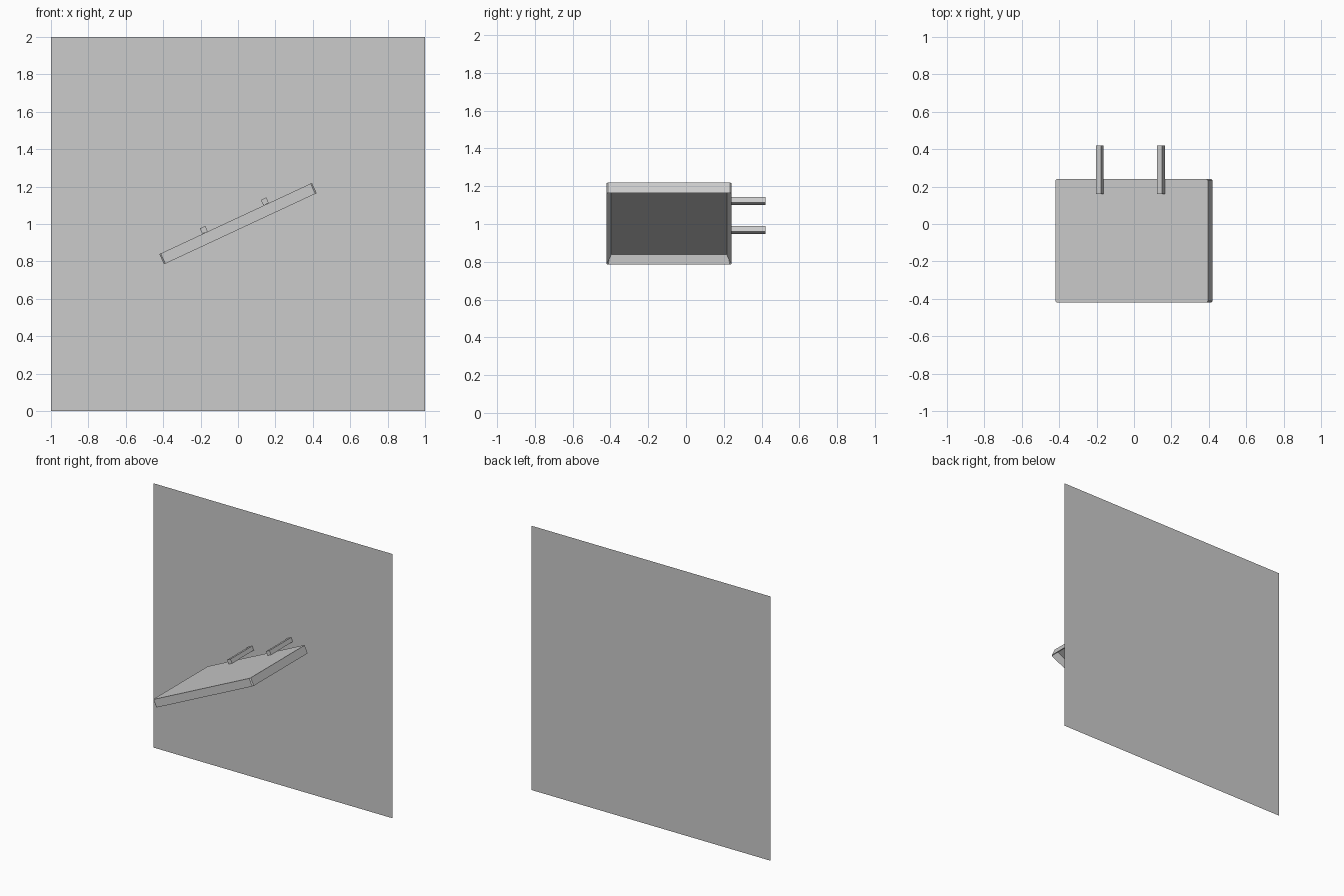
import bpy, bmesh
from math import radians
from mathutils import Matrix, Vector

if "Cube" in bpy.data.objects:
    bpy.data.objects.remove(bpy.data.objects["Cube"])

TILT = Matrix.Translation((0, 0, 1.002)) @ Matrix.Rotation(radians(-25), 4, 'Y')


def finish(bm, name):
    mesh = bpy.data.meshes.new(name)
    bm.to_mesh(mesh)
    bm.free()
    ob = bpy.data.objects.new(name, mesh)
    bpy.context.collection.objects.link(ob)
    return ob


def box(size, centre):
    bm = bmesh.new()
    bmesh.ops.create_cube(bm, size=1)
    bmesh.ops.scale(bm, vec=size, verts=bm.verts)
    bmesh.ops.translate(bm, vec=centre, verts=bm.verts)
    return bm


# backing wall: a single flat sheet
wall_bm = bmesh.new()
bmesh.ops.create_grid(wall_bm, x_segments=1, y_segments=1, size=1)
bmesh.ops.transform(wall_bm, verts=wall_bm.verts,
                    matrix=Matrix.Translation((0, 0.42, 1)) @ Matrix.Rotation(radians(90), 4, 'X'))
finish(wall_bm, "wall")

# tilted canopy: shallow tray, open underneath, with clipped corners
bm = box((0.9, 0.66, 0.06), (0, -0.09, 0))
corners = [e for e in bm.edges if abs(e.verts[0].co.z - e.verts[1].co.z) > 0.01]
bmesh.ops.bevel(bm, geom=corners, offset=0.008, segments=1, affect='EDGES')
bm.normal_update()
under = [f for f in bm.faces if f.normal.z < -0.9]
bmesh.ops.inset_region(bm, faces=under, thickness=0.026)
bmesh.ops.translate(bm, vec=(0, 0, 0.047), verts=under[0].verts)
bm.transform(TILT)
finish(bm, "canopy")

# two square arms joining the canopy to the wall
for side, name in ((-1, "left_arm"), (1, "right_arm")):
    arm = box((0.032, 0.26, 0.032), (0.18 * side, 0.29, 0.047))
    arm.transform(TILT)
    finish(arm, name)
